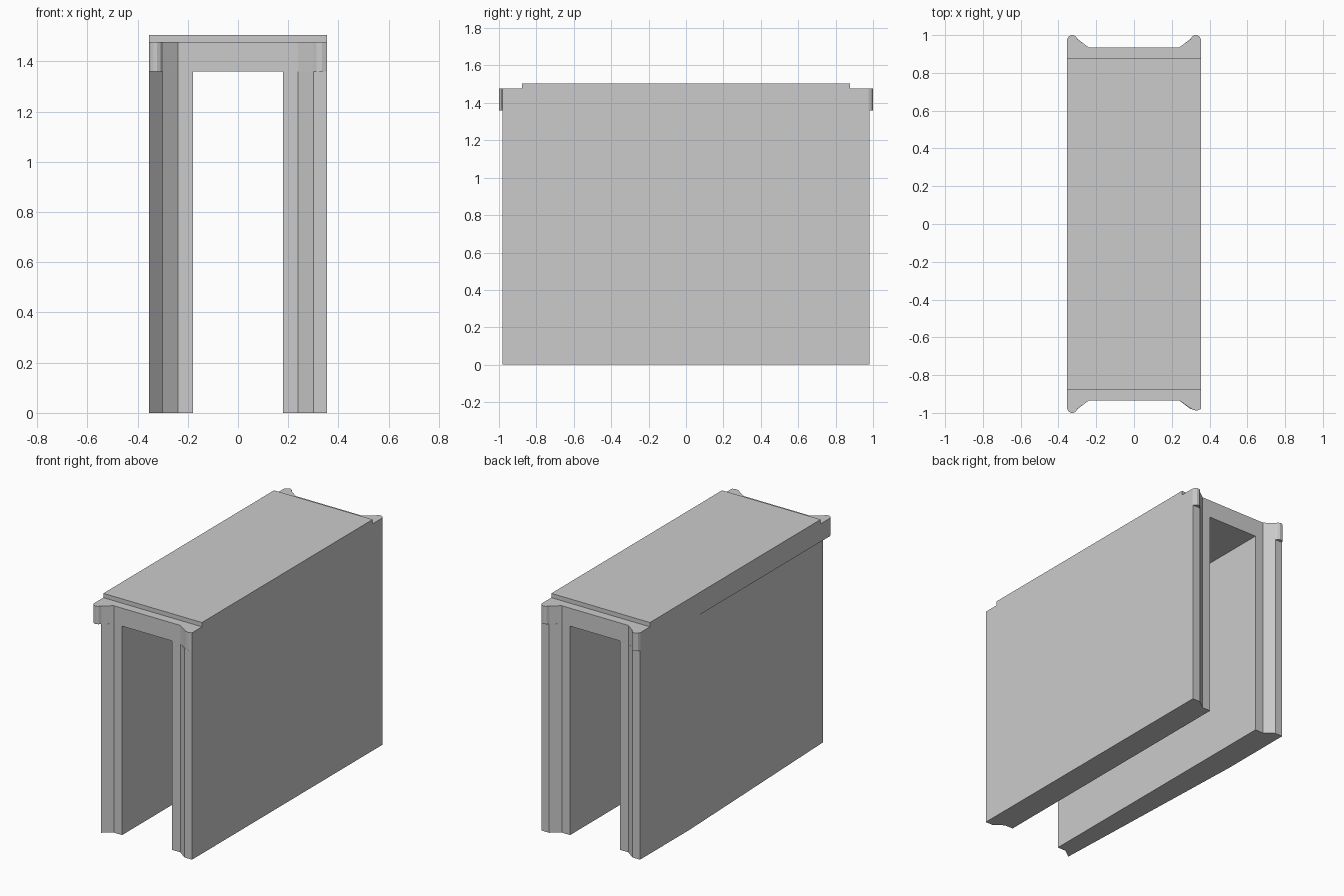
import bpy, bmesh

if "Cube" in bpy.data.objects:
    bpy.data.objects.remove(bpy.data.objects["Cube"])


def prism(name, outline, z0, z1):
    """Extrude a flat xy outline from z0 up to z1."""
    bm = bmesh.new()
    base = bm.faces.new([bm.verts.new((x, y, z0)) for x, y in outline])
    top = bmesh.ops.extrude_face_region(bm, geom=[base])["geom"]
    verts = [v for v in top if isinstance(v, bmesh.types.BMVert)]
    bmesh.ops.translate(bm, verts=verts, vec=(0, 0, z1 - z0))
    bmesh.ops.recalc_face_normals(bm, faces=bm.faces)
    mesh = bpy.data.meshes.new(name)
    bm.to_mesh(mesh)
    bm.free()
    obj = bpy.data.objects.new(name, mesh)
    bpy.context.collection.objects.link(obj)
    return obj


def place(points, sx, sy):
    return [(x * sx, y * sy) for x, y in points]


W = 0.355          # half width
LEG_TOP = 1.36
CROWN_TOP = 1.477

# Wall end: recessed inner strip, slope, raised outer strip
wall_end = [(0.18, 0.935), (0.24, 0.935), (0.30, 0.98), (W, 0.98)]

# Right wall, symmetrical front to back
right = place(wall_end, 1, -1) + place(wall_end[::-1], 1, 1)
prism("right_wall", right, 0, LEG_TOP)

# Left wall, outer side tapers in towards the front corner
left = place(wall_end[:3], -1, -1) + [(-W, 0.47)] + place(wall_end[::-1], -1, 1)
prism("left_wall", left, 0, LEG_TOP)

# Crown joining the walls, with a rounded horn at each corner
horn = [(0.24, 0.935), (0.298, 0.978), (0.308, 0.993), (0.322, 1.0),
        (0.336, 0.999), (0.348, 0.991), (W, 0.975)]
low_horn = [(0.24, 0.935), (0.298, 0.974), (0.312, 0.985), (0.335, 0.987), (W, 0.98)]
crown = (place(low_horn, 1, -1) + place(horn[::-1], 1, 1)
         + place(horn, -1, 1) + place(horn[::-1], -1, -1))
prism("crown", crown, LEG_TOP, CROWN_TOP)

# Raised slab on top
slab = [(-W, -0.878), (W, -0.878), (W, 0.878), (-W, 0.878)]
prism("top_slab", slab, CROWN_TOP, 1.505)
